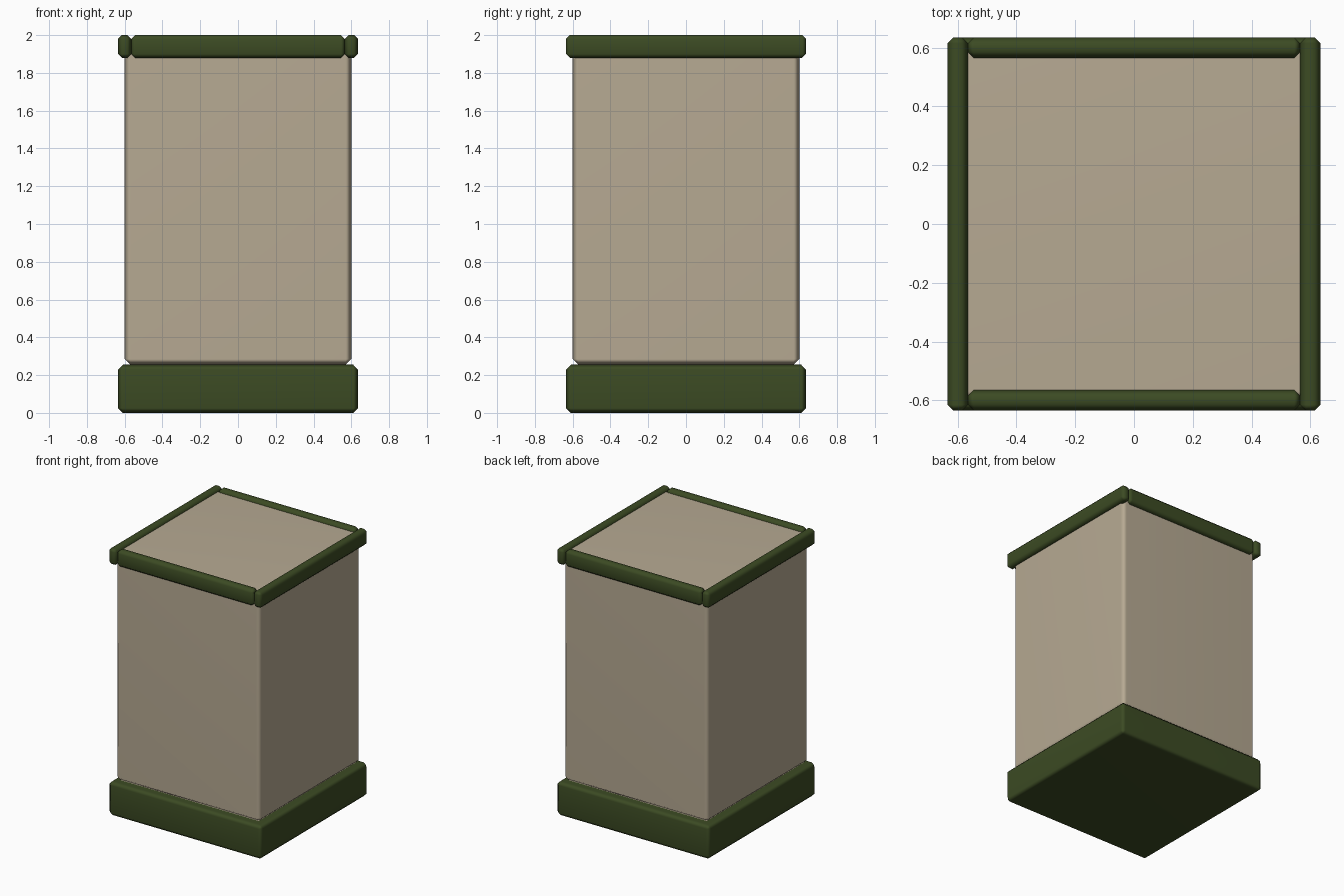
import bpy
import bmesh

cube = bpy.data.objects.get("Cube")
if cube:
    bpy.data.objects.remove(cube, do_unlink=True)


def make_material(name, rgb):
    mat = bpy.data.materials.new(name)
    mat.use_nodes = True
    color = (*rgb, 1.0)
    mat.diffuse_color = color
    shader = mat.node_tree.nodes["Principled BSDF"]
    shader.inputs["Base Color"].default_value = color
    shader.inputs["Roughness"].default_value = 0.8
    return mat


def chamfered_box(name, low, high, chamfer, mat):
    """Box between two corners, with softly shaded chamfered edges."""
    mesh = bpy.data.meshes.new(name)
    bm = bmesh.new()
    bmesh.ops.create_cube(bm, size=1)
    for v in bm.verts:
        for i in range(3):
            v.co[i] = low[i] if v.co[i] < 0 else high[i]
    bmesh.ops.bevel(bm, geom=bm.edges[:], offset=chamfer, segments=1, affect='EDGES')
    for f in bm.faces:
        f.smooth = True
    bm.to_mesh(mesh)
    bm.free()
    mesh.materials.append(mat)
    obj = bpy.data.objects.new(name, mesh)
    bpy.context.collection.objects.link(obj)
    # Keep the large faces flat and blend only across the chamfers
    obj.modifiers.new("Flat faces", 'WEIGHTED_NORMAL')
    return obj


tan = make_material("warm tan", (0.47, 0.40, 0.29))
green = make_material("dark green", (0.045, 0.07, 0.017))

OUTER, INNER, BODY = 0.635, 0.565, 0.6
BASE_TOP, RIM_LOW, TOP = 0.255, 1.88, 2.0

# Plinth and main block
chamfered_box("base", (-OUTER, -OUTER, 0), (OUTER, OUTER, BASE_TOP), 0.025, green)
chamfered_box("body", (-BODY, -BODY, BASE_TOP), (BODY, BODY, 1.98), 0.03, tan)

# Rim: long bars on the sides, shorter bars between them at front and back
for side, x in (("right", -OUTER), ("left", INNER)):
    chamfered_box(f"{side}_rim_bar", (x, -OUTER, RIM_LOW),
                  (x + OUTER - INNER, OUTER, TOP), 0.02, green)
for side, y in (("front", -OUTER), ("back", INNER)):
    chamfered_box(f"{side}_rim_bar", (-INNER, y, RIM_LOW),
                  (INNER, y + OUTER - INNER, TOP), 0.02, green)
